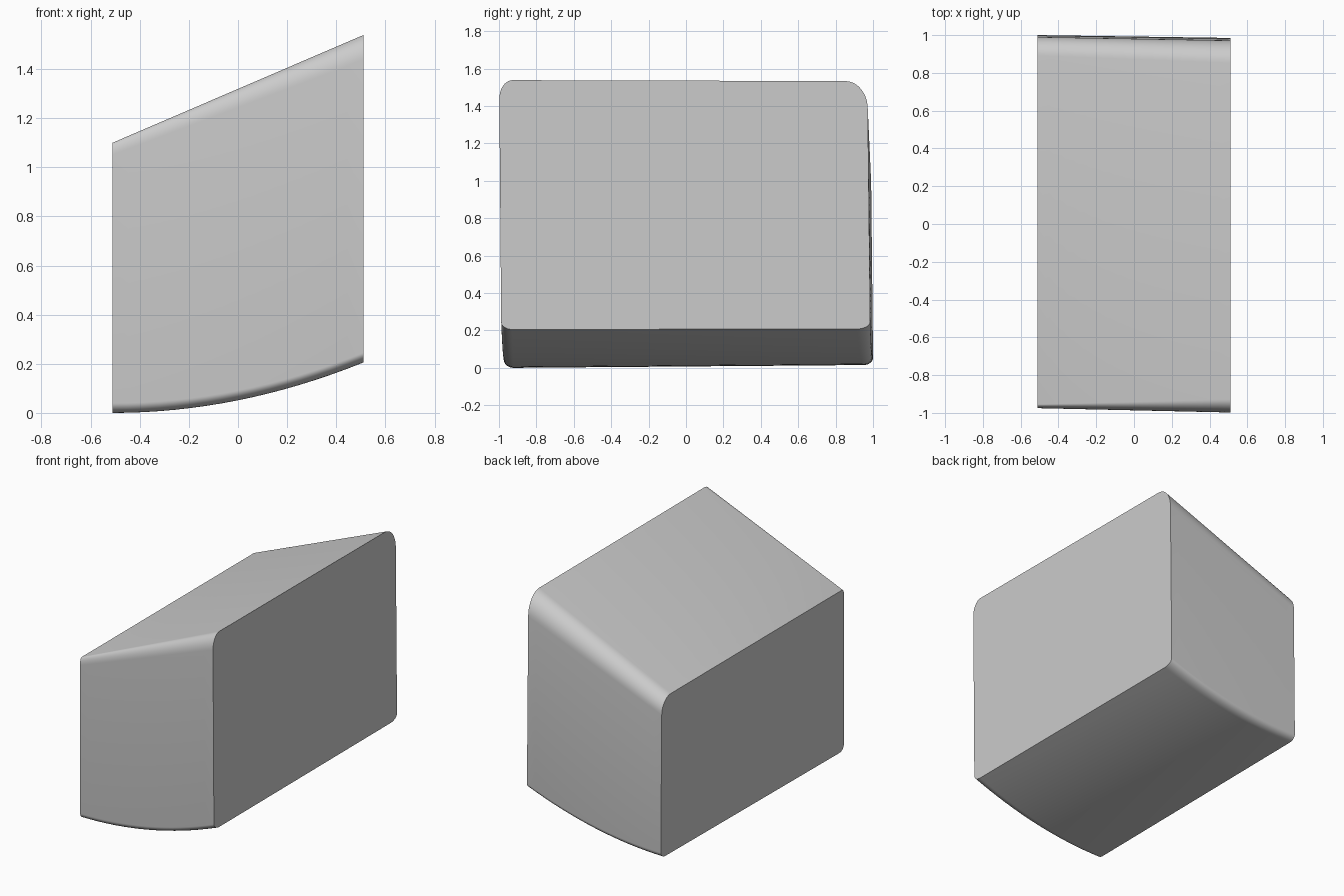
import bpy, bmesh, math

if "Cube" in bpy.data.objects:
    bpy.data.objects.remove(bpy.data.objects["Cube"])

# Corners of the rounded section at each end: (y, z, y radius, z radius),
# counter-clockwise: upper back, upper front, lower front, lower back
LEFT = [(0.99, 1.10, 0.10, 0.11), (-0.975, 1.10, 0.02, 0.05),
        (-0.972, 0.000, 0.05, 0.04), (1.0, 0.015, 0.05, 0.04)]
RIGHT = [(0.972, 1.533, 0.12, 0.15), (-0.998, 1.538, 0.07, 0.10),
         (-0.988, 0.205, 0.06, 0.04), (0.985, 0.208, 0.07, 0.04)]
SIGNS = [(1, 1), (-1, 1), (-1, -1), (1, -1)]
STEPS, ARC, HALF = 16, 10, 0.51


def section(t):
    """Rounded four-sided outline at fraction t along x."""
    pts = []
    for i, (a, b) in enumerate(zip(LEFT, RIGHT)):
        y, z, ry, rz = [p + (q - p) * t for p, q in zip(a, b)]
        if i > 1:  # the underside sweeps up in a curve
            z = a[1] + (b[1] - a[1]) * t * t
        cy, cz = y - SIGNS[i][0] * ry, z - SIGNS[i][1] * rz
        for k in range(ARC + 1):
            ang = math.pi / 2 * (i + k / ARC)
            pts.append((HALF * (2 * t - 1),
                        cy + ry * math.cos(ang), cz + rz * math.sin(ang)))
    return pts


# Lofted body with flat ends
bm = bmesh.new()
rings = [[bm.verts.new(p) for p in section(s / STEPS)] for s in range(STEPS + 1)]
for r0, r1 in zip(rings, rings[1:]):
    for j in range(len(r0)):
        k = (j + 1) % len(r0)
        bm.faces.new((r0[j], r0[k], r1[k], r1[j]))
bm.faces.new(rings[0])
bm.faces.new(rings[-1])
bmesh.ops.recalc_face_normals(bm, faces=bm.faces[:])
mesh = bpy.data.meshes.new("wedge_block")
bm.to_mesh(mesh)
bm.free()
block = bpy.data.objects.new("wedge_block", mesh)
bpy.context.collection.objects.link(block)

# Smooth sides, crisp end edges
bpy.context.view_layer.objects.active = block
block.select_set(True)
bpy.ops.object.shade_smooth_by_angle(angle=math.radians(30))
